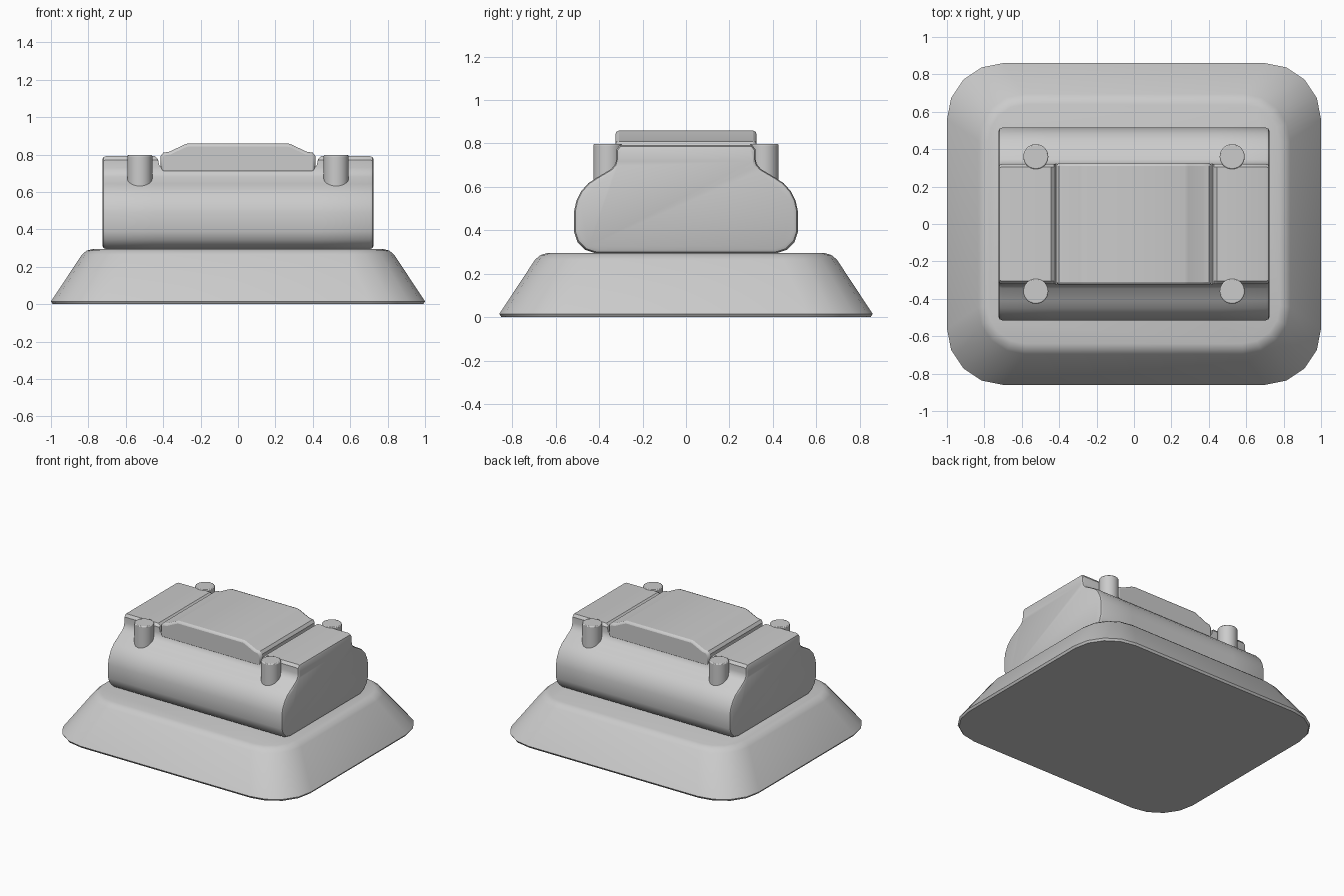
import bpy, bmesh, math

if "Cube" in bpy.data.objects:
    bpy.data.objects.remove(bpy.data.objects["Cube"])


def loft(name, rings, bevel=0):
    """Skin a closed solid through rings with equal point counts."""
    bm = bmesh.new()
    loops = [[bm.verts.new(p) for p in ring] for ring in rings]
    n = len(loops[0])
    for a, b in zip(loops, loops[1:]):
        for i in range(n):
            j = (i + 1) % n
            bm.faces.new((a[i], a[j], b[j], b[i]))
    bm.faces.new(loops[0])
    bm.faces.new(loops[-1])
    bmesh.ops.recalc_face_normals(bm, faces=bm.faces)
    me = bpy.data.meshes.new(name)
    bm.to_mesh(me)
    bm.free()
    ob = bpy.data.objects.new(name, me)
    bpy.context.collection.objects.link(ob)
    finish(ob, bevel)
    return ob


def finish(ob, bevel):
    if bevel:
        mod = ob.modifiers.new("soft_edges", "BEVEL")
        mod.width, mod.segments = bevel, 2
        mod.limit_method, mod.angle_limit = 'ANGLE', math.radians(50)
    bpy.ops.object.select_all(action='DESELECT')
    ob.select_set(True)
    bpy.context.view_layer.objects.active = ob
    bpy.ops.object.shade_smooth_by_angle(angle=math.radians(32))


def rounded_rect(hx, hy, r, z, seg=4):
    pts = []
    for k, (sx, sy) in enumerate(((1, 1), (-1, 1), (-1, -1), (1, -1))):
        for i in range(seg + 1):
            a = math.pi / 2 * (k + i / seg)
            pts.append((sx * (hx - r) + r * math.cos(a),
                        sy * (hy - r) + r * math.sin(a), z))
    return pts


# Sloped plinth with rounded corners
loft("base", [rounded_rect(*s) for s in (
    (0.99, 0.85, 0.29, 0), (1.0, 0.86, 0.30, 0.015),
    (0.835, 0.695, 0.25, 0.265), (0.81, 0.67, 0.23, 0.286),
    (0.78, 0.64, 0.20, 0.295))])

# Body: bulging cross-section carried along x, lowered under the top plate
half = [(0.42, 0.295), (0.465, 0.31), (0.50, 0.345), (0.515, 0.39),
        (0.515, 0.49), (0.505, 0.535), (0.483, 0.58), (0.45, 0.617),
        (0.41, 0.643), (0.345, 0.682), (0.326, 0.705), (0.32, 0.73),
        (0.32, 0.772), (0.305, 0.792)]
section = half + [(-y, z) for y, z in reversed(half)]


def body_ring(x, inset, top):
    ky, kz = 1 - inset / 0.515, 1 - inset / 0.25
    return [(x, y * ky, min(0.545 + (z - 0.545) * kz, top)) for y, z in section]


stations = [(0.725, 0.018, 1), (0.719, 0.006, 1), (0.705, 0, 1),
            (0.445, 0, 1), (0.428, 0, 0.775), (0.42, 0, 0.74)]
stations += [(-x, i, t) for x, i, t in reversed(stations)]
loft("body", [body_ring(*s) for s in stations])

# Raised top plate with chamfered ends
side = [(0.405, 0.70), (0.415, 0.712), (0.415, 0.79), (0.40, 0.81),
        (0.365, 0.816), (0.29, 0.852), (0.27, 0.859)]
outline = side + [(-x, z) for x, z in reversed(side)]
loft("top_plate", [[(x, y, z) for x, z in outline] for y in (-0.325, 0.325)], 0.016)

# Four corner pegs
for x in (-0.525, 0.525):
    for y in (-0.36, 0.36):
        bpy.ops.mesh.primitive_cylinder_add(vertices=32, radius=0.067, depth=0.197,
                                            location=(x, y, 0.6985))
        peg = bpy.context.object
        peg.name = "peg"
        finish(peg, 0.006)
